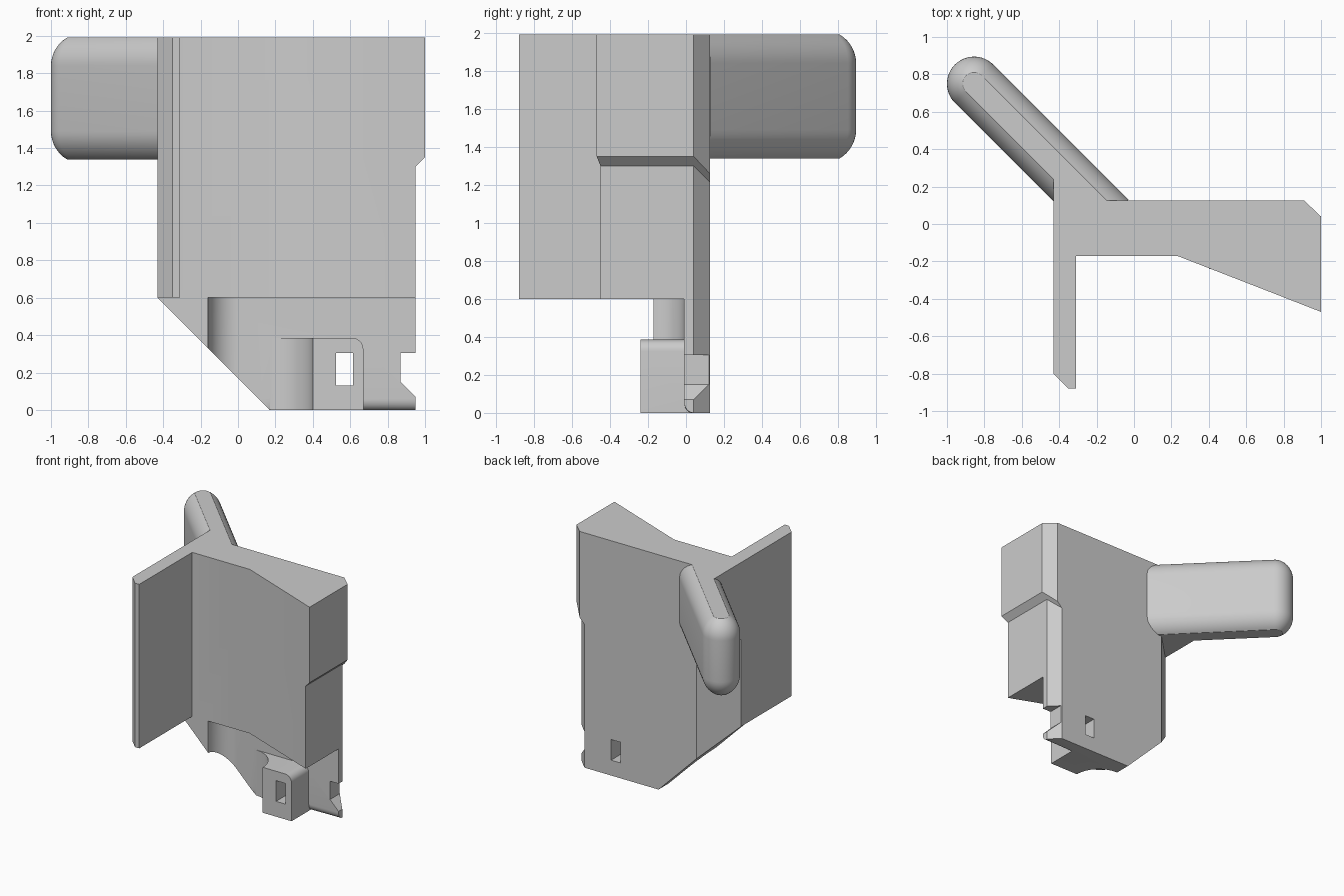
import bpy, bmesh
from math import sin, cos, pi, radians
from mathutils import Vector

cube = bpy.data.objects.get("Cube")
if cube:
    bpy.data.objects.remove(cube)

grey = bpy.data.materials.new("light_grey")
grey.use_nodes = True
grey.diffuse_color = (0.6, 0.6, 0.6, 1)
grey.node_tree.nodes["Principled BSDF"].inputs["Base Color"].default_value = (0.6, 0.6, 0.6, 1)


def finish(bm, name):
    bmesh.ops.recalc_face_normals(bm, faces=bm.faces)
    mesh = bpy.data.meshes.new(name)
    bm.to_mesh(mesh)
    bm.free()
    mesh.materials.append(grey)
    ob = bpy.data.objects.new(name, mesh)
    bpy.context.collection.objects.link(ob)
    return ob


def loft(rings):
    bm = bmesh.new()
    loops = [[bm.verts.new(p) for p in ring] for ring in rings]
    n = len(loops[0])
    for a, b in zip(loops, loops[1:]):
        for i in range(n):
            j = (i + 1) % n
            bm.faces.new((a[i], a[j], b[j], b[i]))
    bm.faces.new(loops[0])
    bm.faces.new(loops[-1])
    return bm


def prism(pts, lo, hi):
    return loft([[(x, y, z) for x, y in pts] for z in (lo, hi)])


def prism_y(pts, lo, hi):
    return loft([[(x, y, z) for x, z in pts] for y in (lo, hi)])


def arc(cx, cy, r, start, end, n=16):
    angles = [radians(start + (end - start) * i / n) for i in range(n + 1)]
    return [(cx + r * cos(a), cy + r * sin(a)) for a in angles]


def round_edge(bm, test, size):
    edges = [e for e in bm.edges if all(test(v.co) for v in e.verts)]
    bmesh.ops.bevel(bm, geom=edges, offset=size, segments=8, profile=0.5, affect='EDGES')


def combine(target, other, operation):
    mod = target.modifiers.new("combine", 'BOOLEAN')
    mod.operation = operation
    mod.solver = 'EXACT'
    mod.object = other
    bpy.context.view_layer.objects.active = target
    bpy.ops.object.modifier_apply(modifier=mod.name)
    bpy.data.objects.remove(other)


BACK, FRONT, TOP, FLOOR = 0.125, -0.17, 1.99, 0.6

# Main wall with the thin side fin
body = finish(prism([(-0.43, -0.12), (-0.185, BACK), (0.865, BACK), (0.95, 0.04),
                     (0.95, -0.45), (0.23, FRONT), (-0.31, FRONT), (-0.31, -0.88),
                     (-0.35, -0.88), (-0.43, -0.8)], FLOOR, TOP), "main_body")

# Filled corner above the chamfer, where the arm joins
corner = finish(prism([(-0.43, -0.12), (-0.185, BACK), (-0.315, BACK), (-0.43, 0.24)],
                      1.34, TOP), "arm_corner")

# Wider upper end with a sloping underside
bm = prism([(0.8, BACK), (0.91, BACK), (1.0, 0.04), (1.0, -0.47), (0.8, -0.392)], 1.0, TOP)
for v in bm.verts:
    if v.co.z < 1.5:
        v.co.z = v.co.x + 0.35
wide_end = finish(bm, "wide_end")

# Lower plate with a concave step, rounded foot edge and slanted side
bm = prism([(-0.43, -0.12), (-0.185, BACK), (0.865, BACK), (0.95, 0.04), (0.95, -0.01)]
           + arc(0, -0.17, 0.16, 90, 180) + [(-0.43, FRONT)], 0, FLOOR)
round_edge(bm, lambda c: abs(c.z) < 0.001 and abs(c.y + 0.01) < 0.001, 0.06)
lower = finish(bm, "lower_plate")

# Latch block with a concave flank
bm = prism([(0.17, 0.06)] + arc(0.17, -0.24, 0.23, 90, 0) + [(0.67, -0.24), (0.67, 0.06)],
           0, 0.385)
round_edge(bm, lambda c: c.x > 0.669 and c.z > 0.38, 0.06)
combine(lower, finish(bm, "latch_block"), 'UNION')

# Slanted side, side notch and through slot
for outline in ([(-0.43, FLOOR), (0.17, 0), (0.17, -0.2), (-0.6, -0.2), (-0.6, FLOOR)],
                [(0.87, 0.305), (1.1, 0.305), (1.1, 0.07), (0.95, 0.07), (0.87, 0.15)],
                [(0.525, 0.13), (0.615, 0.13), (0.615, 0.305), (0.525, 0.305)]):
    combine(lower, finish(prism_y(outline, -0.5, 0.5), "cutter"), 'DIFFERENCE')

# Diagonal arm with a round end and softened top and bottom
along = Vector((-1, 1)).normalized()
side = Vector((1, 1)).normalized()
root, tip = Vector((-0.1325, 0.0275)), Vector((-0.855, 0.75))


def arm_ring(r, z):
    pts = [root + side * r]
    pts += [tip + side * (r * cos(pi * i / 24)) + along * (r * sin(pi * i / 24)) for i in range(25)]
    pts.append(root - side * r)
    return [(p.x, p.y, z) for p in pts]


lower_half, upper_half = [], []
for i in range(9):
    a = radians(59) * i / 8
    r, dz = 0.145 - 0.175 * (1 - cos(a)), 0.15 - 0.175 * sin(a)
    lower_half.insert(0, arm_ring(r, 1.34 + dz))
    upper_half.append(arm_ring(r, TOP - dz))
arm = finish(loft(lower_half + upper_half), "diagonal_arm")

# Join the parts into one solid
for part in (corner, wide_end, arm, lower):
    combine(body, part, 'UNION')

bpy.ops.object.select_all(action='DESELECT')
body.select_set(True)
bpy.context.view_layer.objects.active = body
bpy.ops.object.shade_smooth_by_angle(angle=radians(25))
